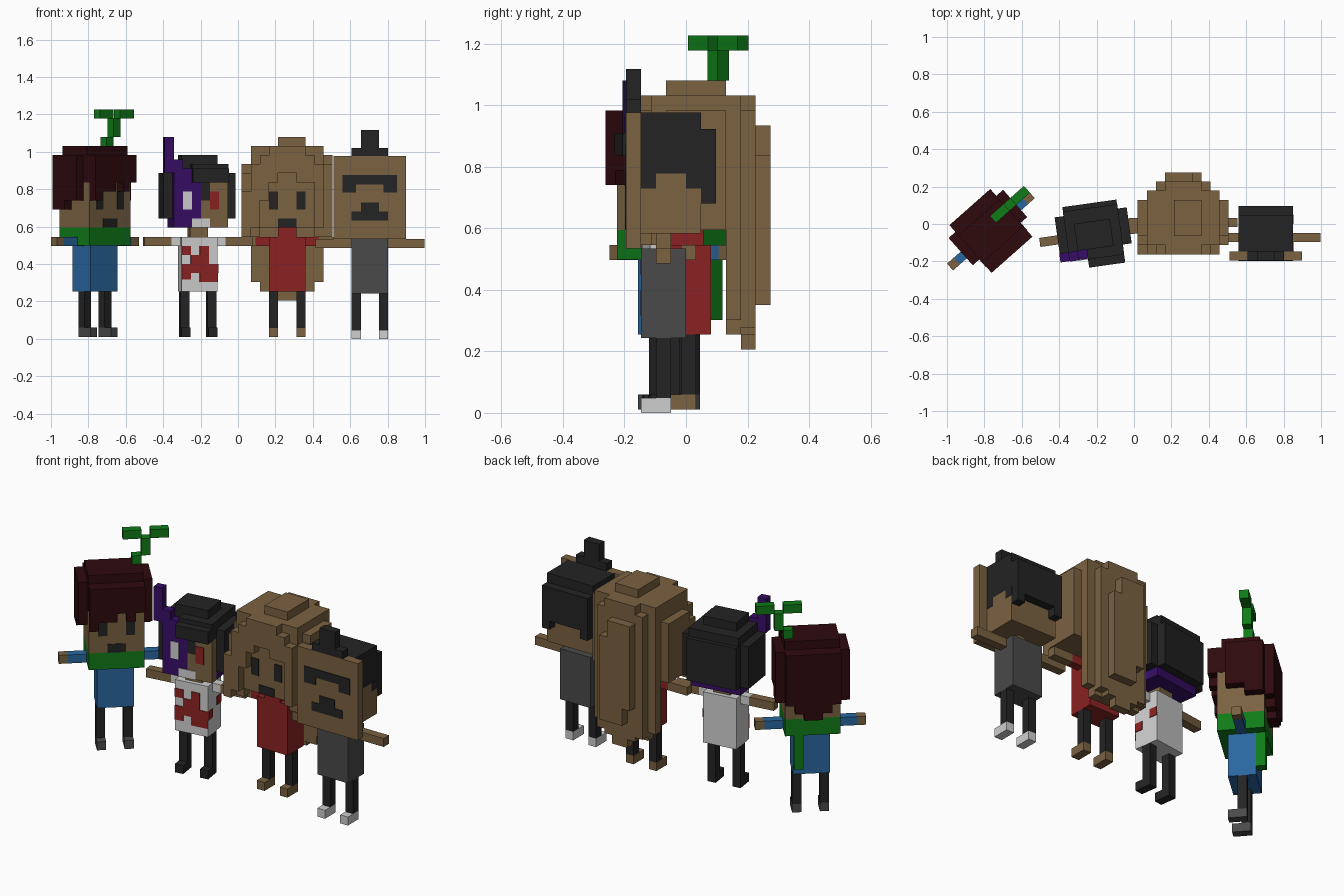
import bpy
import bmesh
from math import radians
from mathutils import Matrix, Vector

if "Cube" in bpy.data.objects:
    bpy.data.objects.remove(bpy.data.objects["Cube"])

V = 0.0486  # voxel size


def material(name, rgb):
    m = bpy.data.materials.new(name)
    m.diffuse_color = (*rgb, 1)
    m.use_nodes = True
    m.node_tree.nodes["Principled BSDF"].inputs["Base Color"].default_value = m.diffuse_color
    return m


SKIN = material("tan brown", (0.195, 0.122, 0.053))
BLACK = material("black", (0.017, 0.017, 0.017))
MAROON = material("dark maroon", (0.028, 0.003, 0.004))
GREEN = material("green", (0.005, 0.2, 0.009))
BLUE = material("blue", (0.022, 0.135, 0.35))
GRAY = material("gray", (0.068, 0.068, 0.068))
WHITE = material("white", (0.62, 0.62, 0.62))
RED = material("red", (0.26, 0.016, 0.016))
PURPLE = material("purple", (0.038, 0.004, 0.13))


class Figure:
    """Local voxel frame: x sideways, front at -y, z up."""

    def __init__(self, name, x, y, z, angle):
        self.name = name
        self.matrix = Matrix.Translation((x, y, z)) @ Matrix.Rotation(radians(angle), 4, 'Z')

    def part(self, name, mat, *boxes):
        # each box is x0, x1, y0, y1, z0, z1 in voxels
        bm = bmesh.new()
        for x0, x1, y0, y1, z0, z1 in boxes:
            size = Vector((x1 - x0, y1 - y0, z1 - z0)) * V
            mid = Vector((x0 + x1, y0 + y1, z0 + z1)) * (V / 2)
            bmesh.ops.create_cube(bm, size=1, matrix=Matrix.Translation(mid) @ Matrix.Diagonal((*size, 1)))
        me = bpy.data.meshes.new(f"{self.name}_{name}")
        bm.to_mesh(me)
        bm.free()
        me.materials.append(mat)
        ob = bpy.data.objects.new(f"{self.name}_{name}", me)
        ob.matrix_world = self.matrix
        bpy.context.collection.objects.link(ob)

    def plates(self, name, mat, *rects, front=-2.5):
        # thin painted details on the front: x0, x1, z0, z1
        self.part(name, mat, *[(a, b, front - 0.08, front + 0.08, c, d) for a, b, c, d in rects])

    def body(self, shirt, shoes, sleeve):
        # torso, arms, hands, legs and feet shared by all figures
        self.part("torso", shirt, (-2, 2, -1.5, 1.5, 5, 11))
        for side, s in (("left", -1), ("right", 1)):
            def span(a, b):
                return (min(s * a, s * b), max(s * a, s * b))
            if sleeve > 2:
                self.part(side + "_sleeve", shirt, (*span(2, sleeve), -0.5, 0.5, 10, 11))
            self.part(side + "_arm", SKIN, (*span(sleeve, 6), -0.5, 0.5, 10, 11))
            self.part(side + "_leg", BLACK, (*span(1, 2), -0.5, 0.5, 1, 5))
            self.part(side + "_foot", shoes, (*span(1, 2), -1.5, 0.5, 0, 1))


# Figure with sprout and scarf
a = Figure("sprout_figure", -0.765, -0.037, 0.011, 41.5)
a.body(BLUE, GRAY, 5)
a.part("head", SKIN, (-3, 3, -2.5, 2.5, 12, 19.5))
a.plates("eyes", BLACK, (-2, -1, 14, 16), (1, 2, 14, 16))
a.plates("mouth", BLACK, (-1, 1, 12, 13))
a.part("scarf", GREEN, (-3, 3, -2.5, 2.5, 10.02, 12), (1, 2, 1.5, 2.5, 6, 10.02))
a.part("hair", MAROON,
       (-4, 4, -1.5, 2.5, 15, 20), (-4, 4, 0.5, 2.5, 14, 15),
       (-3.05, 3.05, -2.6, 2.5, 17, 20),
       (-3, 3, 2.5, 3.5, 14, 20), (-2, 2, 2.5, 3.5, 13, 14), (-1, 1, 2.5, 3.5, 12.2, 13),
       (-3, 3, -2, 2, 20, 21))
a.part("fringe", MAROON, *[(x, x + 1, -3.5, -2.5, z, 20)
                           for x, z in zip(range(-3, 3), (15, 16, 16, 17, 16, 17))])
a.part("stem", GREEN, (2, 3, 0.3, 1.3, 21, 22), (3, 4, 0.3, 1.3, 22, 24))
a.part("leaves", GREEN, (1, 3.02, 0.3, 1.3, 24, 25), (3.98, 6, 0.3, 1.3, 24, 25))

# Figure with half purple face
b = Figure("purple_figure", -0.215, -0.058, 0.011, 8)
b.body(WHITE, BLACK, 3)
b.part("neck", SKIN, (-1, 1, -1, 1, 11, 12))
b.part("purple_head", PURPLE, (-3, 3, -1.5, 2.5, 12, 18.5), (-3, 0, -2.5, -1.5, 12, 18.5))
b.part("bare_face", SKIN, (0, 3, -2.5, -1.5, 12, 17.5))
b.part("purple_horn", PURPLE, (-4.05, -3, -2.5, -1.5, 18, 22), (-3, -2, -2.55, -1.5, 17, 19.5))
b.plates("white_eye", WHITE, (-2, -1, 14, 16))
b.plates("red_eye", RED, (1, 2, 14, 16))
b.plates("dark_brow", BLACK, (0, 1, 15, 17))
b.plates("mouth", WHITE, (-1, 1, 12, 13))
b.part("hair", BLACK,
       (-4, 4, -1.5, 2.5, 13, 18), (-3, 3, 2.5, 3.5, 13, 18),
       (-3.02, 3.02, -1.5, 3, 18, 19), (-1, 3.02, -2.6, -1.5, 17, 19),
       (-1, 3, -3.5, -2.5, 17, 18.5), (-2, 2, -1.5, 1.5, 19, 20))
b.plates("shirt_stain", RED, (-2, -1, 9, 10), (0, 1, 9, 10), (-1, 1, 8, 9),
         (-2, 2, 7, 8), (-2, -1, 6.3, 7), (0, 2, 6, 7), front=-1.5)
b.part("side_stain", RED, (1.92, 2.08, -1.5, -0.5, 7, 8), (1.92, 2.08, 0.5, 1.5, 8, 9))

# Figure with very long hair
c = Figure("long_hair_figure", 0.263, 0.008, 0.011, 0)
c.body(RED, SKIN, 3.5)
c.part("neck", RED, (-1, 1, -1.5, 1, 11, 12))
c.part("head", SKIN, (-3, 3, -2.5, 2.5, 12, 19.5))
c.plates("eyes", BLACK, (-2, -1, 14, 16), (1, 2, 14, 16))
c.plates("mouth", BLACK, (-1, 1, 12, 13))
c.part("hair_crown", SKIN,
       (-5, 5, -1.5, 2.5, 12, 19), (-4, 5, -1.5, 2.5, 19, 20),
       (-4, 4, -2.5, 3.5, 17, 21), (-1, 2, -1.5, 2.5, 21, 22))
c.part("hair_fringe", SKIN,
       (-3, 3, -3.5, -2.5, 18, 20), (-2, 2, -3.5, -2.5, 20, 21),
       (-3, -1, -3.5, -2.5, 17, 18), (1, 3, -3.5, -2.5, 17, 18),
       (-4, -3, -3.5, -2.5, 12, 19), (-3, -2, -3.5, -2.5, 15, 17),
       (3, 4, -3.5, -2.5, 12, 19), (-5, -4, -3.5, -1.5, 11, 16),
       (-5, -3, -2.5, -1.5, 11, 18), (3, 5, -2.5, -1.5, 11, 19))
c.part("hair_back", SKIN,
       (-4, 4, 2.5, 3.5, 6, 20), (-3, 3, 2.5, 3.5, 5, 6),
       (-3, 3, 3.5, 4.5, 5.5, 20), (-2, 2, 3.5, 4.5, 5, 21), (-1, 1, 3.5, 4.5, 4, 5),
       (-2, 1, 4.5, 5.5, 9, 19), (-1, 2, 4.5, 5.5, 7, 17))

# Figure with wide face, glasses and topknot
d = Figure("topknot_figure", 0.705, -0.073, 0, 0)
d.body(GRAY, WHITE, 2)
d.part("neck", SKIN, (-0.5, 0.5, -0.5, 0.5, 11, 12))
d.part("face", SKIN, (-4, 4, -2.5, -1.5, 11, 20.1))
d.part("head", SKIN, (-3, 3, -1.5, 2.5, 12, 16))
d.part("hair", BLACK,
       (-3, 3, -1.5, 2.5, 16, 20.1), (-3.03, 3.03, -1.5, -0.5, 15, 16),
       (-3, 3, 2.5, 3.5, 15, 19), (-3, -2, 2.5, 3.5, 14, 15), (2, 3, 2.5, 3.5, 14, 15),
       (-3.03, 3.03, 1.5, 2.55, 15, 16))
d.part("topknot", BLACK, (-2, 2, -2.5, -1.5, 20.1, 21), (-1, 1, -2.5, -1.5, 21, 23))
d.plates("glasses", BLACK, (-3, 3, 17, 18), (-3, -1.5, 16.1, 17), (1.5, 3, 16.1, 17))
d.plates("beard", BLACK, (-1, 1, 14, 15), (-2, 2, 13, 14))
